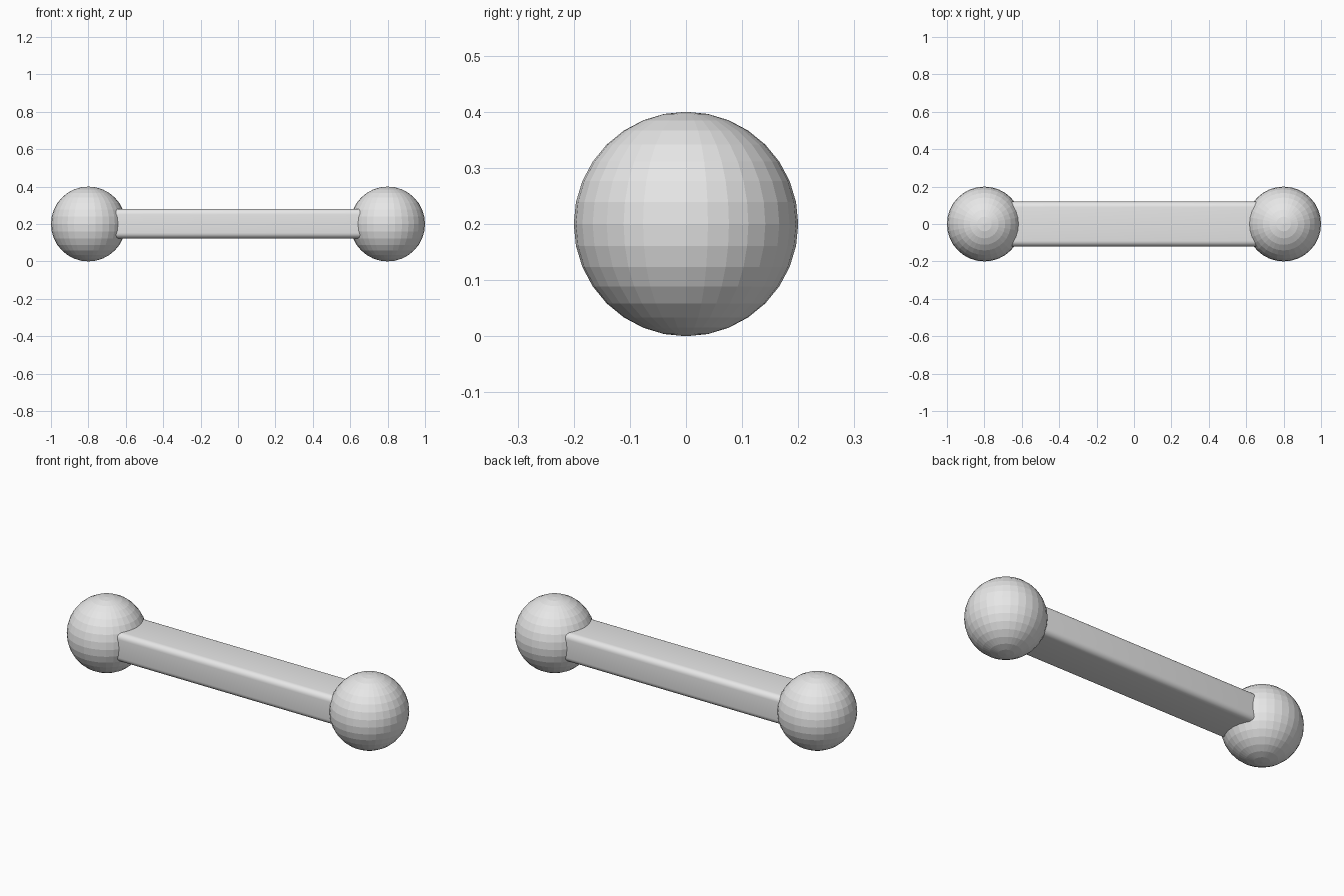
import bpy
import math

BALL_RADIUS = 0.2
BALL_X = 0.8
BAR_SIZE = (2 * BALL_X, 0.24, 0.158)
BAR_BEVEL = 0.03

if "Cube" in bpy.data.objects:
    bpy.data.objects.remove(bpy.data.objects["Cube"], do_unlink=True)


def make_material(name, color):
    mat = bpy.data.materials.new(name)
    mat.use_nodes = True
    mat.diffuse_color = color
    mat.node_tree.nodes["Principled BSDF"].inputs["Base Color"].default_value = color
    return mat


grey = make_material("light_grey", (0.8, 0.8, 0.8, 1))


# Faceted balls at both ends
def end_ball(name, x):
    bpy.ops.mesh.primitive_uv_sphere_add(
        segments=32, ring_count=16, radius=BALL_RADIUS, location=(x, 0, BALL_RADIUS))
    ball = bpy.context.object
    ball.name = name
    ball.data.materials.append(grey)


for name, side in (("left_ball", 1), ("right_ball", -1)):
    end_ball(name, side * BALL_X)

# Flat bar with rounded long edges, running between the ball centres
bpy.ops.mesh.primitive_cube_add(size=1, location=(0, 0, BALL_RADIUS + 0.002))
bar = bpy.context.object
bar.name = "connecting_bar"
bar.scale = BAR_SIZE
bpy.ops.object.transform_apply(location=False, rotation=False, scale=True)
bevel = bar.modifiers.new("rounded_edges", "BEVEL")
bevel.width = BAR_BEVEL
bevel.segments = 6
bpy.ops.object.modifier_apply(modifier=bevel.name)
bpy.ops.object.shade_smooth_by_angle(angle=math.radians(30))
bar.data.materials.append(grey)
